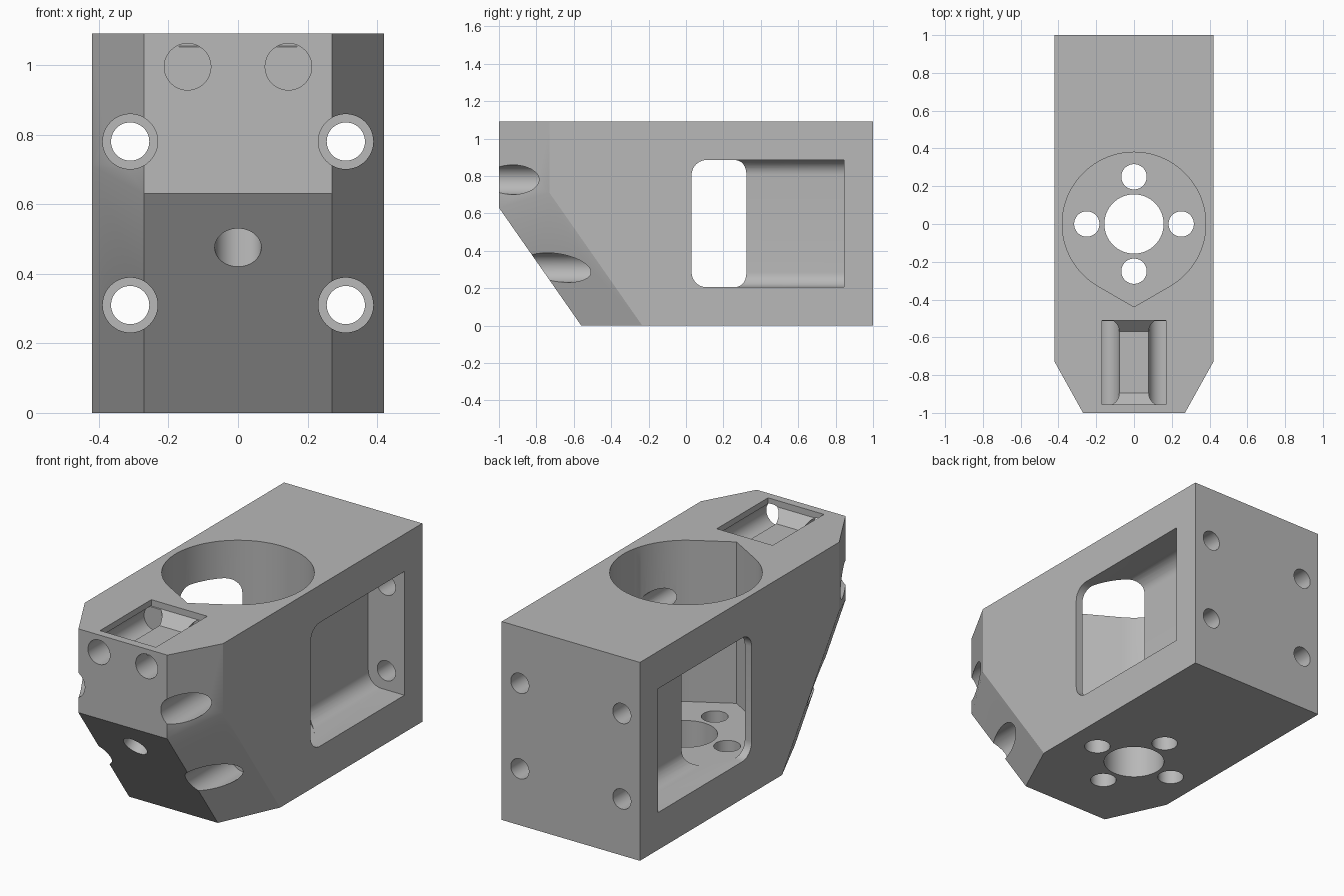
import bpy, bmesh, math
from mathutils import Vector

if "Cube" in bpy.data.objects:
    bpy.data.objects.remove(bpy.data.objects["Cube"], do_unlink=True)

# Single grey material
grey = bpy.data.materials.new("plain_grey")
grey.use_nodes = True
GREY = (0.48, 0.48, 0.48, 1)
grey.diffuse_color = GREY
grey.node_tree.nodes["Principled BSDF"].inputs["Base Color"].default_value = GREY


def to_object(name, bm):
    bmesh.ops.recalc_face_normals(bm, faces=bm.faces)
    me = bpy.data.meshes.new(name)
    bm.to_mesh(me)
    bm.free()
    me.materials.append(grey)
    ob = bpy.data.objects.new(name, me)
    bpy.context.collection.objects.link(ob)
    return ob


def prism(name, pts, offset):
    """Closed outline of 3D points pushed along an offset."""
    bm = bmesh.new()
    face = bm.faces.new([bm.verts.new(p) for p in pts])
    ext = bmesh.ops.extrude_face_region(bm, geom=[face], use_keep_orig=True)
    verts = [v for v in ext["geom"] if isinstance(v, bmesh.types.BMVert)]
    bmesh.ops.translate(bm, verts=verts, vec=offset)
    return to_object(name, bm)


def rod(name, start, end, radius, segments=48):
    """Cylinder between two points."""
    a, b = Vector(start), Vector(end)
    bm = bmesh.new()
    bmesh.ops.create_cone(bm, cap_ends=True, segments=segments,
                          radius1=radius, radius2=radius, depth=(b - a).length)
    rot = (b - a).to_track_quat('Z', 'Y').to_matrix()
    bmesh.ops.rotate(bm, verts=bm.verts, matrix=rot, cent=(0, 0, 0))
    bmesh.ops.translate(bm, verts=bm.verts, vec=(a + b) / 2)
    return to_object(name, bm)


def box(name, lo, hi, bevel, rule):
    """Box whose edges chosen by a rule are rounded."""
    lo, hi = Vector(lo), Vector(hi)
    bm = bmesh.new()
    bmesh.ops.create_cube(bm, size=1)
    for v in bm.verts:
        v.co = Vector([(lo[i] + hi[i]) / 2 + v.co[i] * (hi[i] - lo[i]) for i in range(3)])
    edges = [e for e in bm.edges if rule((e.verts[0].co + e.verts[1].co) / 2)]
    bmesh.ops.bevel(bm, geom=edges, offset=bevel, segments=10, profile=0.5, affect='EDGES')
    return to_object(name, bm)


# Body: block with chamfered front corners and a sloping lower front
bm = bmesh.new()
for s in (-1, 1):
    for x, y, z in ((.42, 1, 0), (.42, 1, 1.09), (.42, -.73, 1.09), (.27, -1, 1.09),
                    (.27, -1, .63), (.42, -.73, .71), (.27, -.56, 0), (.42, -.234, 0)):
        bm.verts.new((s * x, y, z))
bmesh.ops.convex_hull(bm, input=bm.verts)
bmesh.ops.dissolve_limit(bm, angle_limit=math.radians(1), verts=bm.verts, edges=bm.edges)
body = to_object("housing_body", bm)

cutters = []

# Round well from the top, with a pointed front
R, arc = 0.38, 72
outline = [(0, -R / math.cos(math.radians(30)), .203)]
for i in range(arc + 1):
    t = math.radians(-60 + 300 * i / arc)
    outline.append((R * math.cos(t), R * math.sin(t), .203))
cutters.append(prism("well_cutter", outline, (0, 0, 1.2)))

# Side windows either side of the central web
for s, side in ((1, "left"), (-1, "right")):
    inner, outer = .2 * s, .5 * s

    def rounded(m, inner=inner):
        at_front = abs(m.y - .03) < 1e-4
        at_inner = abs(m.x - inner) < 1e-4
        at_level = abs(m.z - .205) < 1e-4 or abs(m.z - .885) < 1e-4
        return (at_level and (at_front or at_inner)) or (at_front and at_inner)

    cutters.append(box(side + "_window_cutter", (min(inner, outer), .03, .205),
                       (max(inner, outer), .845, .885), .08, rounded))

# Long bolt holes with counterbores
for x in (-.31, .31):
    for z in (.31, .78):
        cutters.append(rod("bolt_cutter", (x, -1.2, z), (x, 1.2, z), .055))
        cutters.append(rod("counterbore_cutter", (x, -1.2, z), (x, -.4, z), .079))

# Floor holes
cutters.append(rod("shaft_cutter", (0, 0, -.1), (0, 0, .4), .157, 64))
for x, y in ((.25, 0), (-.25, 0), (0, .25), (0, -.25)):
    cutters.append(rod("floor_hole_cutter", (x, y, -.1), (x, y, .4), .067))

# Angled hole square to the sloping face
d, p = Vector((0, .63, .44)).normalized(), Vector((0, -.892, .475))
cutters.append(rod("angled_cutter", p - d * .15, p + d * .35, .067))

# Top slot with sloping ends, and the two front holes that run under it
slot = [(-.17, y, z) for y, z in ((-.955, 1.2), (-.955, 1.055), (-.895, .995),
                                  (-.57, .995), (-.51, 1.055), (-.51, 1.2))]
cutters.append(prism("slot_cutter", slot, (.34, 0, 0)))
for x in (-.145, .145):
    cutters.append(rod("front_hole_cutter", (x, -1.1, .995), (x, -.513, .995), .067))

# Cut everything out of the body
for c in cutters:
    c.hide_render = True
    mod = body.modifiers.new(c.name, 'BOOLEAN')
    mod.operation = 'DIFFERENCE'
    mod.solver = 'EXACT'
    mod.object = c
bpy.ops.object.select_all(action='DESELECT')
body.select_set(True)
bpy.context.view_layer.objects.active = body
for mod in list(body.modifiers):
    bpy.ops.object.modifier_apply(modifier=mod.name)
for c in cutters:
    bpy.data.objects.remove(c, do_unlink=True)
bpy.ops.object.shade_smooth_by_angle(angle=math.radians(25))
